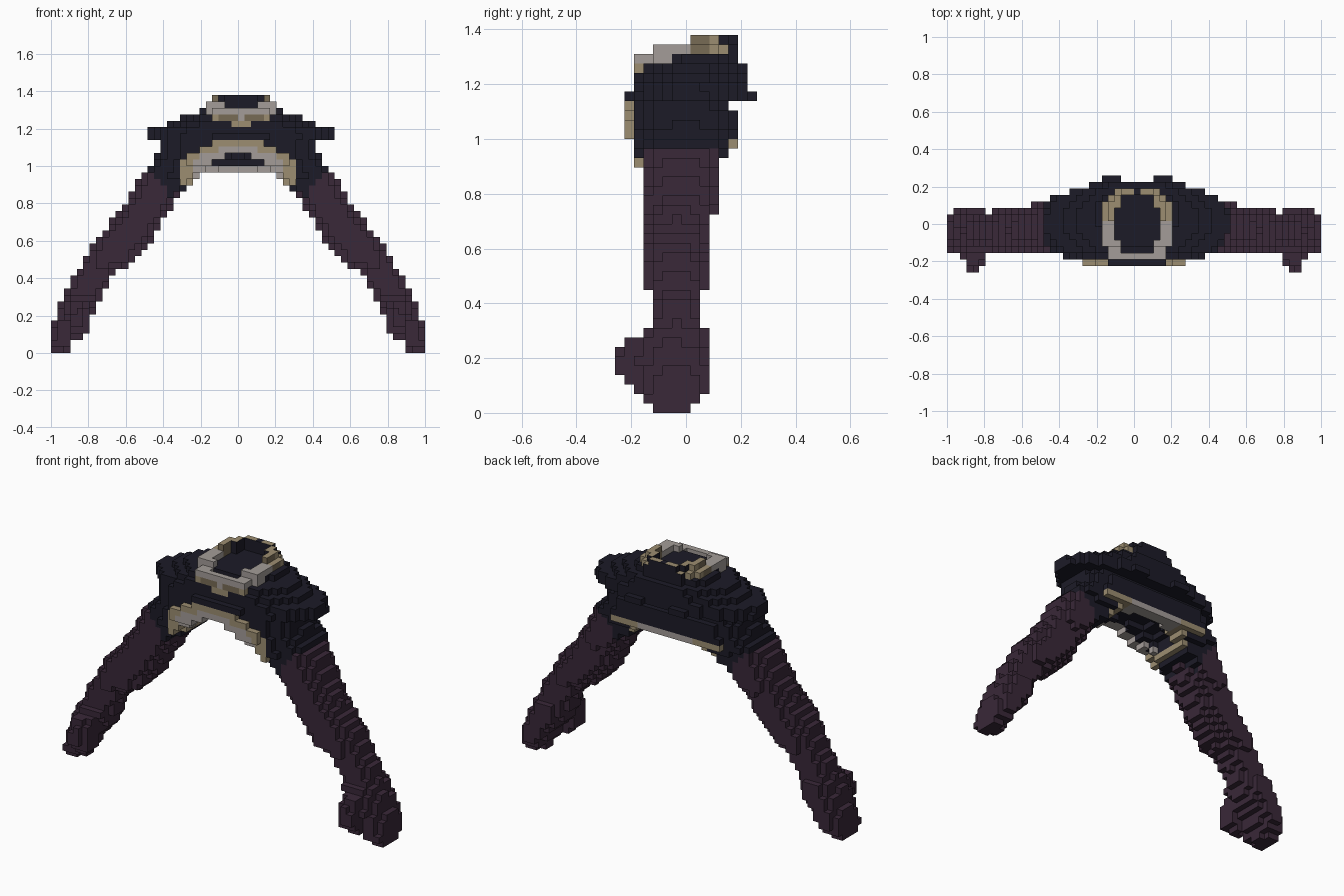
import bpy
from mathutils import Vector

cube = bpy.data.objects.get("Cube")
if cube:
    bpy.data.objects.remove(cube, do_unlink=True)

V = 2 / 58                      # block size
NX, NY, NZ = 58, 15, 40         # block grid


def material(name, rgb):
    m = bpy.data.materials.new(name)
    m.use_nodes = True
    m.diffuse_color = (*rgb, 1)
    bsdf = m.node_tree.nodes["Principled BSDF"]
    bsdf.inputs["Base Color"].default_value = (*rgb, 1)
    bsdf.inputs["Roughness"].default_value = 0.9
    return m


DARK, PLUM, GREY, TAN, BROWN = range(5)
MATS = [material("dark cloth", (0.0115, 0.011, 0.0205)),
        material("plum sleeve", (0.041, 0.021, 0.040)),
        material("grey trim", (0.37, 0.335, 0.315)),
        material("tan trim", (0.335, 0.27, 0.165)),
        material("brown trim", (0.185, 0.145, 0.09))]


def sample(rows, z):
    """Interpolate profile rows (z, a, b, ...) at height z."""
    if z <= rows[0][0]:
        return rows[0][1:]
    for lo, hi in zip(rows, rows[1:]):
        if z <= hi[0]:
            t = (z - lo[0]) / (hi[0] - lo[0])
            return [a + (b - a) * t for a, b in zip(lo[1:], hi[1:])]
    return rows[-1][1:]


def oval(x, y, x0, x1, y0, y1, power):
    u = (2 * x - x0 - x1) / (x1 - x0)
    w = (2 * y - y0 - y1) / (y1 - y0)
    return abs(u) ** power + abs(w) ** power <= 1


# Sleeve and hand: z, inner x, outer x, front y, back y
ARM = [(.017, .91, 1.0, -.125, .02), (.05, .89, 1.005, -.16, .055),
       (.10, .86, 1.005, -.165, .09), (.17, .81, .985, -.165, .09),
       (.25, .75, .955, -.165, .09), (.30, .73, .93, -.16, .085),
       (.33, .725, .915, -.13, .06), (.43, .655, .87, -.13, .062),
       (.50, .55, .82, -.16, .09), (.60, .45, .765, -.165, .09),
       (.70, .405, .68, -.165, .09), (.80, .345, .60, -.165, .125),
       (.90, .30, .55, -.165, .125), (1.0, .29, .495, -.16, .125)]

# Jacket below the shoulder cap: z, half width, front y, back y
BODY = [(.89, .435, -.16, .125), (.95, .455, -.195, .16), (.985, .485, -.195, .195),
        (1.02, .46, -.195, .195), (1.06, .425, -.195, .195), (1.09, .42, -.195, .195),
        (1.12, .42, -.195, .165)]

# Shoulder cap: z, half width, front y, back y
CAP = [(1.155, .505, -.215, .235), (1.19, .495, -.215, .235), (1.224, .39, -.21, .235),
       (1.259, .32, -.20, .23), (1.293, .225, -.11, .20)]


def in_arm(x, y, z):
    if z > .975:
        return False
    if oval(x, y, *sample(ARM, z), 2.15):
        return True
    # thumb
    return (abs(x - .85) / .065) ** 2.5 + (abs(y + .17) / .08) ** 2 + (abs(z - .18) / .105) ** 2 < 1


def arch_top(x):
    return 1.14 - 1.3 * x * x


def arch_bottom(x):
    return arch_top(x) - .07 - .22 * x


def hem(x):
    return .965 - max(0, x - .18) * .8


def in_jacket(x, y, z):
    if z > 1.31 or z < hem(x):
        return False
    if z > 1.14:
        half, y0, y1 = sample(CAP, z)
        return ((y > -.19 and oval(x, y, -half, half, y0, y1, 2.15))
                or (y > .22 and z < 1.17 and .08 < x < .19)     # rear cap lip
                or (-.224 < y < -.19 and z < 1.17 and x < .14))
    half, y0, y1 = sample(BODY, z)
    if not oval(x, y, -half, half, y0, y1, 3.5 if z > .97 else 5):
        return False
    if y < -.12 and x < .32 and z < arch_bottom(x):             # raised front hem
        return False
    # domed hollow under the jacket
    return (x / .26) ** 2 + ((y + .02) / .15) ** 2 + ((z - .93) / .15) ** 2 > 1


def in_front_hem(x, y, z):
    if not arch_bottom(x) <= z <= arch_top(x) or x > .31:
        return False
    if y < -.19:
        return y > -.224 and z > 1.0 and x < .28
    return y < -.15 and z > .93 or y < -.12 and z < .95


def in_lower_hem(x, y, z):
    rear = y > .15 and z < 1.0
    return in_jacket(x, y, z) and (rear or x < .29 and z < hem(x) + .036)


def in_collar(x, y, z):
    top = 1.31 if y < -.12 else 1.345 if y < .015 else 1.38
    low = 1.275 if y < -.05 else 1.31
    half = .155 if z > 1.345 else .19
    ring = (oval(x, y, -half, half, -.20, .20, 2.5)
            and not oval(x, y, -.12, .12, -.155, .155, 2.6))
    point = -.19 < y < -.155 and x < .16 and 1.21 + .35 * x < z < 1.30
    return (ring and low < z < top) or point


# Colour rules take |x|, y, z and the face direction
def collar_colour(x, y, z, n):
    if y > .1 and x < .11 and (n.z < .5 or x < .03):
        return DARK
    if y > .15 and z > 1.345 and n.z < .5:
        return DARK
    if y < -.15 and z < 1.28:
        if z < 1.24 or x > .11:
            return TAN
        return BROWN if x > .03 else GREY
    if y < .01:
        return GREY
    return BROWN if y < .08 and n.z < .5 else TAN


def hem_colour(x, y, z, n):
    if y < -.1:
        return TAN if z > arch_top(x) - .035 or x > .24 else GREY
    return GREY if x < .18 else TAN


PARTS = [("jacket", in_jacket, lambda *a: DARK),
         ("sleeve", in_arm, lambda *a: PLUM),
         ("lower_hem_trim", in_lower_hem, hem_colour),
         ("front_hem_trim", in_front_hem, hem_colour),
         ("collar", in_collar, collar_colour)]


def centre(c):
    return Vector(((c[0] - 28.5) * V, (c[1] - 7) * V, (c[2] + .5) * V))


def across(p):
    """Distance from the mirror plane; cap and collar sit half a block to the left."""
    return abs(p.x - V / 2) if p.z > 1.14 else abs(p.x)


# Fill the grid; trims override the cloth, the jacket overrides the sleeves
cells = {}
for i in range(NX):
    for j in range(NY):
        for k in range(NZ):
            p = centre((i, j, k))
            for name, inside, _ in PARTS:
                if inside(across(p), p.y, p.z):
                    if name == "sleeve":
                        if (i, j, k) in cells:
                            continue
                        cells[i, j, k] = "left_sleeve" if p.x > 0 else "right_sleeve"
                    else:
                        cells[i, j, k] = name

DIRS = [(axis, s) for axis in range(3) for s in (-1, 1)]


def build(name, colour):
    """Make one object from the exposed block faces of a part."""
    index, faces, mats = {}, [], []
    for c, owner in cells.items():
        if owner != name:
            continue
        p = centre(c)
        for axis, s in DIRS:
            nb = list(c)
            nb[axis] += s
            if tuple(nb) in cells:
                continue
            a, b = (axis + 1) % 3, (axis + 2) % 3
            quad = []
            for da, db in ((0, 0), (1, 0), (1, 1), (0, 1))[::s]:
                q = list(c)
                q[axis] += s > 0
                q[a] += da
                q[b] += db
                quad.append(index.setdefault(tuple(q), len(index)))
            n = Vector((0, 0, 0))
            n[axis] = s
            faces.append(quad)
            mats.append(colour(across(p), p.y, p.z, n))
    verts = [((q[0] - 29) * V, (q[1] - 7.5) * V, q[2] * V) for q in index]
    me = bpy.data.meshes.new(name)
    me.from_pydata(verts, [], faces)
    used = sorted(set(mats))
    for m in used:
        me.materials.append(MATS[m])
    for f, m in zip(me.polygons, mats):
        f.material_index = used.index(m)
    bpy.context.collection.objects.link(bpy.data.objects.new(name, me))


for name, _, colour in PARTS:
    for part in (("left_sleeve", "right_sleeve") if name == "sleeve" else (name,)):
        build(part, colour)
